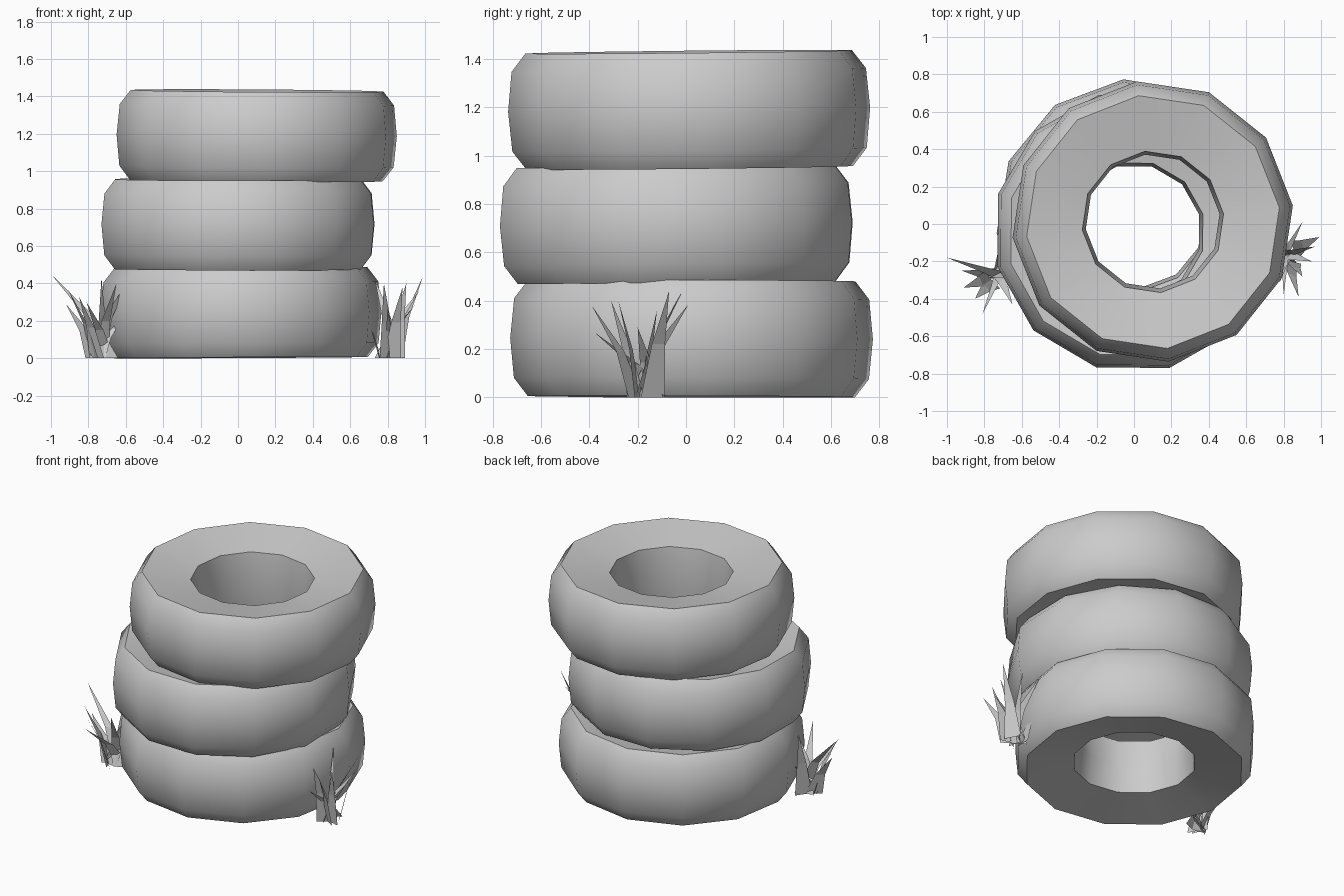
import bpy
import bmesh
from math import radians, sin, cos, pi
from mathutils import Vector, Matrix

if "Cube" in bpy.data.objects:
    bpy.data.objects.remove(bpy.data.objects["Cube"], do_unlink=True)

# One plain grey for everything
grey = bpy.data.materials.new("plain_grey")
grey.use_nodes = True
colour = (0.6, 0.6, 0.6, 1)
grey.diffuse_color = colour
grey.node_tree.nodes["Principled BSDF"].inputs["Base Color"].default_value = colour


def make_object(name, bm):
    mesh = bpy.data.meshes.new(name)
    bm.to_mesh(mesh)
    bm.free()
    obj = bpy.data.objects.new(name, mesh)
    bpy.context.collection.objects.link(obj)
    mesh.materials.append(grey)
    return obj


# Closed tyre cross-section with dished sidewalls: (radius, height)
SECTION = [(0.38, -0.182), (0.68, -0.24), (0.738, -0.165), (0.754, 0),
           (0.738, 0.165), (0.68, 0.24), (0.38, 0.182), (0.36, 0)]
SIDES = 12


def tyre(name, centre, turn, tilt):
    bm = bmesh.new()
    rings = []
    for i in range(SIDES):
        a = 2 * pi * i / SIDES + radians(turn)
        rings.append([bm.verts.new((r * cos(a), r * sin(a), z)) for r, z in SECTION])
    count = len(SECTION)
    for i in range(SIDES):
        here, after = rings[i], rings[(i + 1) % SIDES]
        for j in range(count):
            k = (j + 1) % count
            bm.faces.new((here[j], after[j], after[k], here[k]))
    bmesh.ops.recalc_face_normals(bm, faces=bm.faces)
    obj = make_object(name, bm)
    obj.location = centre
    obj.rotation_euler = [radians(t) for t in tilt]
    bpy.ops.object.select_all(action="DESELECT")
    obj.select_set(True)
    bpy.context.view_layer.objects.active = obj
    bpy.ops.object.shade_smooth_by_angle(angle=radians(45))


# Stack of three slightly shifted tyres
tyre("bottom_tyre", (0.016, 0.023, 0.243), 5.5, (-0.2, -0.3, 0))
tyre("middle_tyre", (0, -0.04, 0.716), 14.5, (0.6, 0.1, 0))
tyre("top_tyre", (0.1, 0.013, 1.19), 6.5, (0.6, 0.4, 0))


def grass(name, centre, tips):
    """Clump of broad, bent, pointed blades that cross near their roots."""
    bm = bmesh.new()
    root = Vector(centre)
    for i, tip in enumerate(tips):
        tip = Vector(tip)
        out = Vector((tip.x - root.x, tip.y - root.y, 0))
        away = out.normalized()
        # Alternate blades start on the far side of the clump
        base = root + away * (0.05 if i % 2 else -0.04)
        bend = base.lerp(tip, 0.35)
        bend.z = tip.z * 0.5
        twist = Matrix.Rotation(radians(50 * (i % 3 - 1)), 3, "Z")
        side = twist @ Vector((-away.y, away.x, 0))
        width = 0.055 if i % 2 else 0.045
        a, b = [bm.verts.new(base + side * s * width) for s in (-1, 1)]
        c, d = [bm.verts.new(bend + side * s * width * 0.55) for s in (1, -1)]
        point = bm.verts.new(tip)
        bm.faces.new((a, b, c, d))
        bm.faces.new((d, c, point))
    make_object(name, bm)


grass("right_grass", (-0.72, -0.27, 0), [
    (-1.0, -0.18, 0.45), (-0.91, -0.34, 0.37), (-0.81, -0.48, 0.30),
    (-0.92, -0.25, 0.29), (-0.65, -0.43, 0.40), (-0.73, -0.16, 0.43),
    (-0.57, -0.30, 0.44), (-0.85, -0.40, 0.33), (-0.61, -0.20, 0.22)])
grass("left_grass", (0.81, -0.16, 0), [
    (0.90, 0.01, 0.385), (0.99, -0.07, 0.44), (0.97, -0.12, 0.36),
    (0.88, -0.39, 0.38), (0.95, -0.20, 0.29), (0.78, -0.31, 0.40),
    (0.73, -0.02, 0.43), (0.60, -0.14, 0.38), (0.80, -0.38, 0.27),
    (0.90, -0.28, 0.40)])
